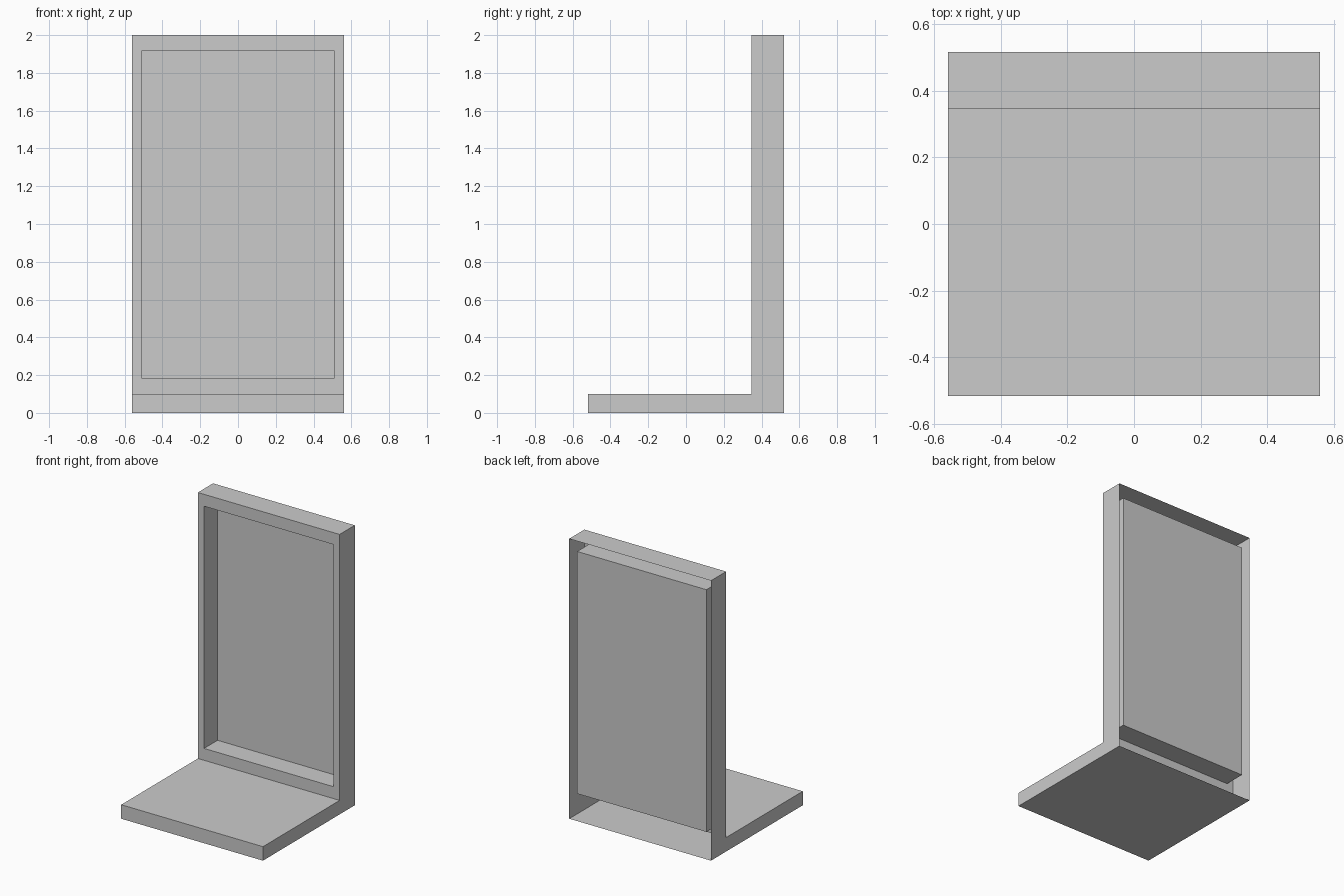
import bpy, bmesh

if "Cube" in bpy.data.objects:
    bpy.data.objects.remove(bpy.data.objects["Cube"])

HALF_W = 0.56
DEPTH = 0.518
WALL_Y = 0.347      # front plane of the upright frame
RECESS_Y = 0.499    # plane of the sunken panel
BASE_H = 0.1
HEIGHT = 2.0

bm = bmesh.new()

# L-shaped side profile (y, z), swept across the width; the back stays open
profile = [(DEPTH, 0), (-DEPTH, 0), (-DEPTH, BASE_H),
           (WALL_Y, BASE_H), (WALL_Y, HEIGHT), (DEPTH, HEIGHT)]
left = [bm.verts.new((-HALF_W, y, z)) for y, z in profile]
right = [bm.verts.new((HALF_W, y, z)) for y, z in profile]
strips = [bm.faces.new((left[i], left[i + 1], right[i + 1], right[i]))
          for i in range(len(profile) - 1)]
bm.faces.new(left)
bm.faces.new(right[::-1])
front = strips[3]

# Frame border around the front, slightly wider at top and bottom
bmesh.ops.inset_individual(bm, faces=[front], thickness=0.03)
mid_z = (BASE_H + HEIGHT) / 2
for v in front.verts:
    v.co.x = 0.511 if v.co.x > 0 else -0.511
    v.co.z = mid_z + (0.865 if v.co.z > mid_z else -0.865)

# Sunken panel: a second ring pushed straight back
bmesh.ops.inset_individual(bm, faces=[front], thickness=0.01)
for v in front.verts:
    v.co.x = 0.511 if v.co.x > 0 else -0.511
    v.co.z = mid_z + (0.865 if v.co.z > mid_z else -0.865)
    v.co.y = RECESS_Y

bmesh.ops.recalc_face_normals(bm, faces=bm.faces)
# Make the outside of the open shell face outward (front panel towards -y)
bm.normal_update()
if front.normal.y > 0:
    bmesh.ops.reverse_faces(bm, faces=bm.faces)

mesh = bpy.data.meshes.new("display_stand")
bm.to_mesh(mesh)
bm.free()
stand = bpy.data.objects.new("display_stand", mesh)
bpy.context.collection.objects.link(stand)
